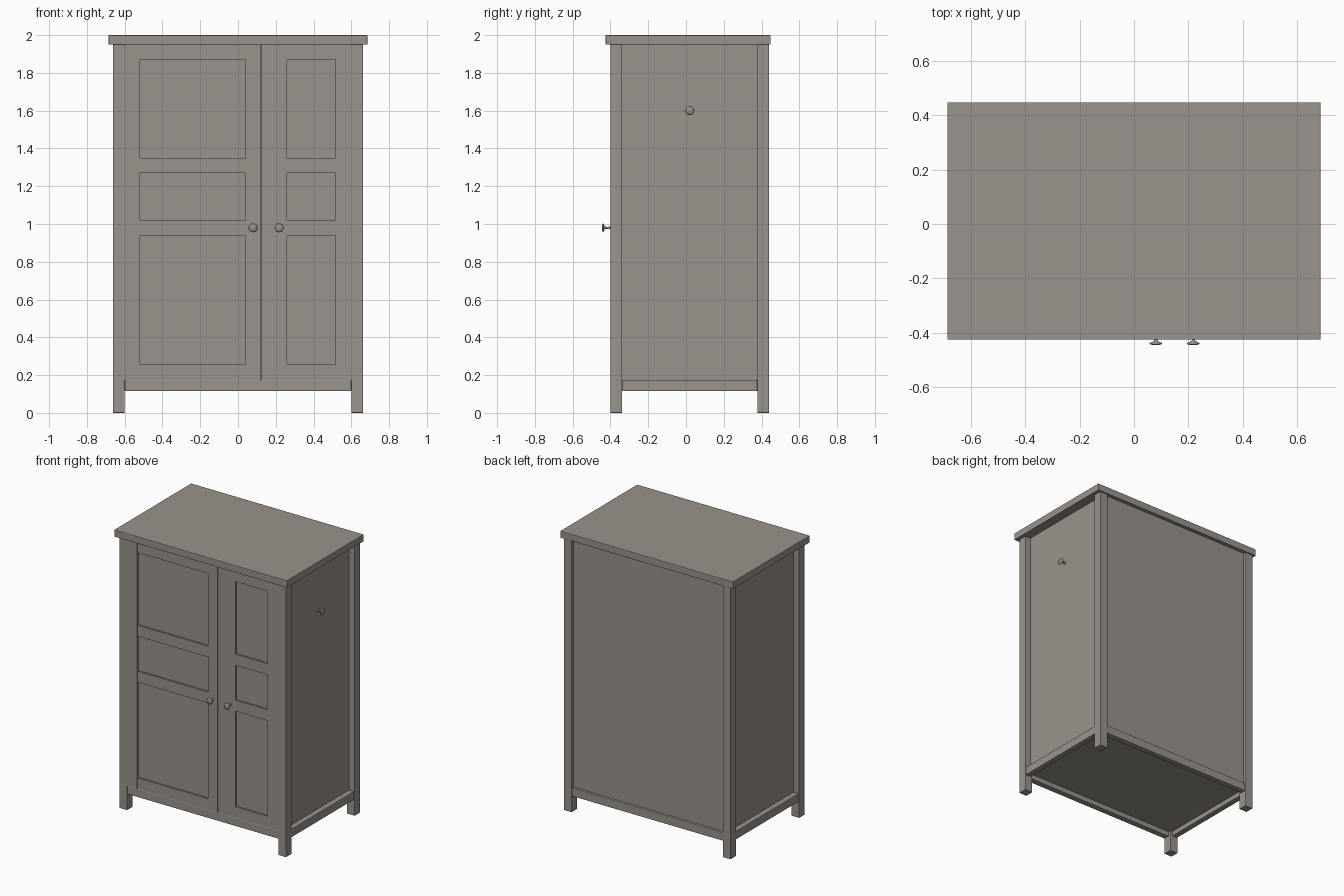
import bpy, bmesh, math
from mathutils import Matrix

if "Cube" in bpy.data.objects:
    bpy.data.objects.remove(bpy.data.objects["Cube"])


def material(name, rgb):
    m = bpy.data.materials.new(name)
    m.diffuse_color = (*rgb, 1)
    m.use_nodes = True
    m.node_tree.nodes["Principled BSDF"].inputs["Base Color"].default_value = m.diffuse_color
    return m


PAINT = material("warm grey paint", (0.32, 0.292, 0.258))
METAL = material("grey metal", (0.30, 0.29, 0.275))


def finish(name, bm, mat):
    me = bpy.data.meshes.new(name)
    bm.to_mesh(me)
    bm.free()
    me.materials.append(mat)
    ob = bpy.data.objects.new(name, me)
    bpy.context.collection.objects.link(ob)
    return ob


def box(name, x, y, z, bevel=0.0):
    """Box from (min, max) ranges, with an optional small bevel."""
    bm = bmesh.new()
    bmesh.ops.create_cube(bm, size=1)
    for v in bm.verts:
        v.co = [r[0] if c < 0 else r[1] for c, r in zip(v.co, (x, y, z))]
    ob = finish(name, bm, PAINT)
    if bevel:
        mod = ob.modifiers.new("bevel", 'BEVEL')
        mod.width = bevel
        mod.segments = 2
    return ob


def knob(name, location, rotation):
    """Lathed knob: thin stem and lens-shaped head, axis along local z."""
    profile = [(0.010, 0), (0.007, 0.004), (0.005, 0.012), (0.006, 0.030),
               (0.019, 0.035), (0.024, 0.039), (0.019, 0.043), (0, 0.045)]
    bm = bmesh.new()
    verts = [bm.verts.new((r, 0, h)) for r, h in profile]
    edges = [bm.edges.new(p) for p in zip(verts, verts[1:])]
    bmesh.ops.spin(bm, geom=verts + edges, cent=(0, 0, 0), axis=(0, 0, 1),
                   angle=2 * math.pi, steps=24)
    bmesh.ops.remove_doubles(bm, verts=bm.verts, dist=1e-5)
    bmesh.ops.recalc_face_normals(bm, faces=bm.faces)
    for f in bm.faces:
        f.smooth = True
    bm.transform(Matrix.Translation(location) @ rotation)
    finish(name, bm, METAL)


# Top board
box("top_board", (-0.685, 0.685), (-0.425, 0.447), (1.95, 2.0), 0.003)

FRONT, BACK, SIDE, POST = -0.40, 0.44, 0.662, 0.062
IX, IY0, IY1 = SIDE - POST, FRONT + POST, BACK - POST
Z0, Z1 = 0.115, 0.175

# Corner posts, side panels and side rails
for s, label in ((-1, "left"), (1, "right")):
    xs = sorted((s * IX, s * SIDE))
    box(label + "_front_post", xs, (FRONT, IY0), (0, 1.95), 0.003)
    box(label + "_back_post", xs, (IY1, BACK), (0, 1.95), 0.003)
    box(label + "_side_panel", sorted((s * 0.595, s * 0.617)), (IY0, IY1), (0.15, 1.95))
    box(label + "_bottom_rail", sorted((s * 0.615, s * 0.657)), (IY0, IY1), (Z0, Z1), 0.004)

# Front and back rails, back panel and floor
box("front_bottom_rail", (-IX, IX), (FRONT + 0.002, FRONT + 0.045), (Z0, Z1), 0.004)
box("back_bottom_rail", (-IX, IX), (BACK - 0.045, BACK - 0.003), (Z0, Z1), 0.004)
box("back_panel", (-IX, IX), (0.40, 0.421), (0.15, 1.95))
box("floor_panel", (-0.62, 0.62), (FRONT + 0.04, BACK - 0.04), (0.15, 0.172))

# Doors: stiles, four cross rails and a recessed panel sheet behind
ZR = [(Z1, 0.255), (0.94, 1.02), (1.27, 1.35), (1.87, 1.95)]
for label, x0, p0, p1, x1 in (("left", -IX, -0.52, 0.04, 0.119),
                              ("right", 0.121, 0.26, 0.515, IX)):
    box(label + "_door_outer_stile", (x0, p0), (FRONT, -0.375), (Z1, 1.95))
    box(label + "_door_inner_stile", (p1, x1), (FRONT, -0.375), (Z1, 1.95))
    for i, z in enumerate(ZR):
        box(f"{label}_door_rail_{i + 1}", (p0, p1), (FRONT + 0.001, -0.375), z)
    box(label + "_door_panel", (x0, x1), (FRONT + 0.012, -0.378), (Z1, 1.95))

# Door knobs and the peg on the right side
to_front = Matrix.Rotation(math.pi / 2, 4, 'X')
to_right = Matrix.Rotation(math.pi / 2, 4, 'Y')
knob("left_door_knob", (0.08, FRONT, 0.98), to_front)
knob("right_door_knob", (0.218, FRONT, 0.98), to_front)
knob("side_peg", (0.617, 0.02, 1.6), to_right)
